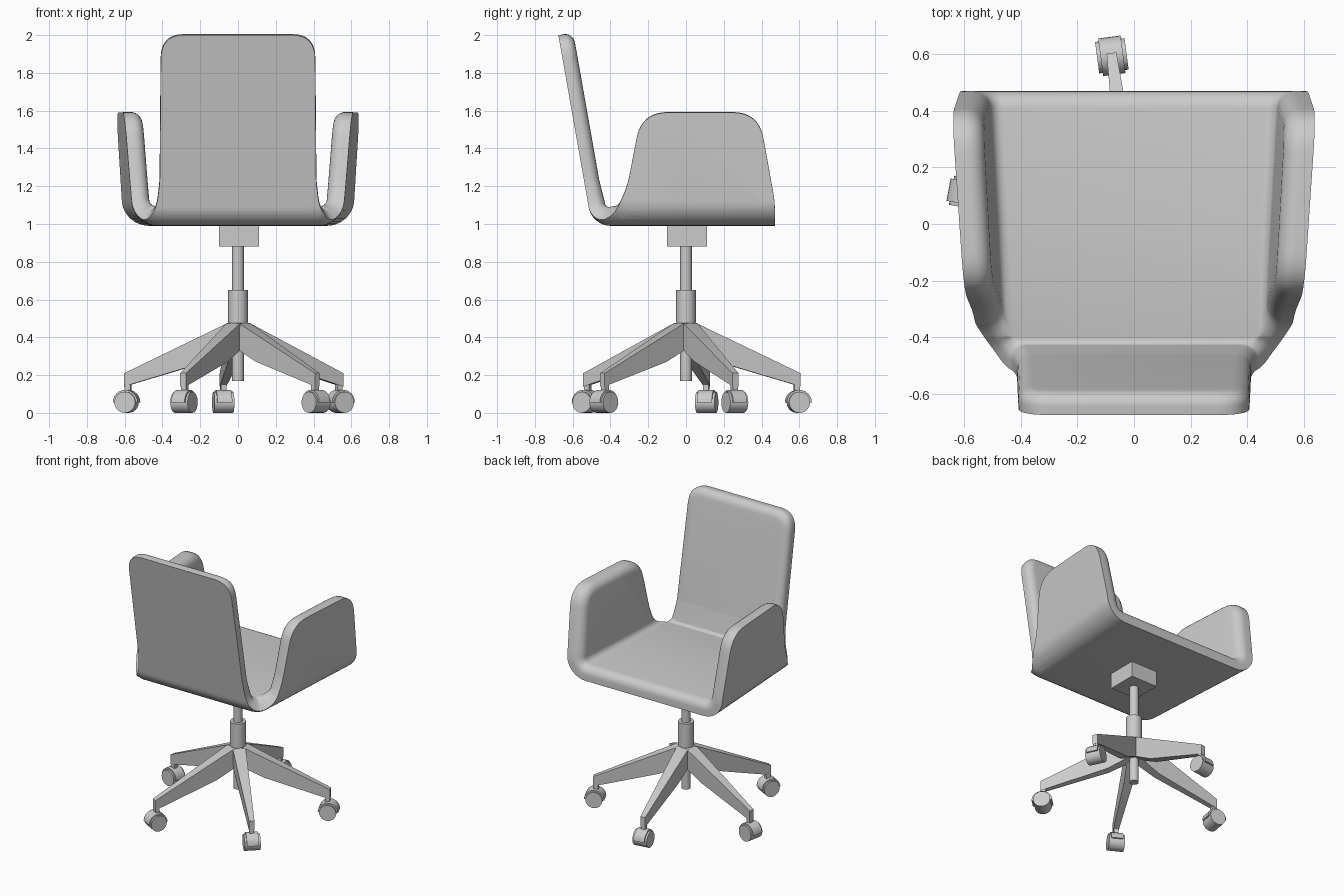
import bpy
import bmesh
from math import sin, cos, radians
from mathutils import Vector, Matrix

cube = bpy.data.objects.get("Cube")
if cube:
    bpy.data.objects.remove(cube, do_unlink=True)

grey = bpy.data.materials.new("light_grey")
grey.use_nodes = True
tone = (0.6, 0.6, 0.6, 1)
grey.diffuse_color = tone
grey.node_tree.nodes["Principled BSDF"].inputs["Base Color"].default_value = tone


def finish(bm, name, smooth=True):
    bmesh.ops.recalc_face_normals(bm, faces=bm.faces)
    mesh = bpy.data.meshes.new(name)
    bm.to_mesh(mesh)
    bm.free()
    obj = bpy.data.objects.new(name, mesh)
    bpy.context.collection.objects.link(obj)
    mesh.materials.append(grey)
    if smooth:
        bpy.ops.object.select_all(action="DESELECT")
        obj.select_set(True)
        bpy.context.view_layer.objects.active = obj
        bpy.ops.object.shade_smooth_by_angle(angle=radians(35))
    return obj


def cylinder(name, radius, z0, z1, sides=24):
    bm = bmesh.new()
    bmesh.ops.create_cone(bm, cap_ends=True, segments=sides, radius1=radius, radius2=radius,
                          depth=z1 - z0, matrix=Matrix.Translation((0, 0, (z0 + z1) / 2)))
    return finish(bm, name)


def box(name, size, centre, turn=Matrix()):
    bm = bmesh.new()
    bmesh.ops.create_cube(bm, size=1, matrix=turn @ Matrix.Translation(centre) @ Matrix.Diagonal((*size, 1)))
    return finish(bm, name, False)


def prism(name, outline, width, turn):
    # outline in the xz plane, width given per point across y
    bm = bmesh.new()
    sides = [[bm.verts.new(turn @ Vector((x, s * w / 2, z))) for (x, z), w in zip(outline, width)]
             for s in (-1, 1)]
    bm.faces.new(sides[0])
    bm.faces.new(sides[1])
    n = len(outline)
    for i in range(n):
        j = (i + 1) % n
        bm.faces.new((sides[0][i], sides[0][j], sides[1][j], sides[1][i]))
    return finish(bm, name)


# ---- Upholstered shell: flat cushion pattern folded up into arms and back ----
THICK, ROUND, BASE = 0.1, 0.07, 0.99
ARM_FOLD = (0.445, 0.14, radians(86))    # start, radius, angle
BACK_FOLD = (0.397, 0.12, radians(80))
ARM_TOP, BACK_TOP = 1.126, 1.489


def fold(d, start, radius, angle):
    # distance along the pattern -> (run, rise, slope angle)
    s, d = (1 if d >= 0 else -1), abs(d)
    if d <= start:
        return s * d, 0, 0
    a = min((d - start) / radius, angle)
    rest = max(0, d - start - radius * angle)
    run = start + radius * sin(a) + rest * cos(a)
    return s * run, radius * (1 - cos(a)) + rest * sin(a), s * a


def bend(p):
    x, zx, a = fold(p.x, *ARM_FOLD)
    y, zy, b = fold(min(p.y, 0), *BACK_FOLD)
    y += max(p.y, 0)
    normal = Vector((cos(a), 0, sin(a))).cross(Vector((0, cos(b), sin(b)))).normalized()
    thin = 1 - 0.2 * min(1, max(0, (-p.y - 0.4) / 0.3))   # back is slimmer
    q = Vector((x, y, BASE + zx + zy)) + normal * p.z * thin
    q.x *= 1 + 0.11 * q.y                                 # arms splay open
    return q


def rounded(corners, steps=8):
    pts = []
    n = len(corners)
    for i, (x, y, d) in enumerate(corners):
        p = Vector((x, y, 0))
        if d == 0:
            pts.append(p)
            continue
        prev, nxt = (Vector((*corners[k % n][:2], 0)) for k in (i - 1, i + 1))
        a, b = (p + (e - p).normalized() * d for e in (prev, nxt))
        for k in range(steps + 1):
            t = k / steps
            pts.append(a * (1 - t) ** 2 + p * 2 * t * (1 - t) + b * t * t)
    return pts


half = [(0.655, 0.47, 0.05), (ARM_TOP, 0.385, 0.14), (ARM_TOP, -0.235, 0.14),
        (0.735, -0.31, 0.06), (0.60, -0.37, 0.04), (0.52, -0.45, 0.04),
        (0.455, -0.57, 0.05), (0.44, -0.70, 0.04), (0.44, -BACK_TOP, 0.13)]
corners = half + [(-x, y, d) for x, y, d in reversed(half)]

bm = bmesh.new()
bottom = bm.faces.new([bm.verts.new(p) for p in rounded(corners)])
lift = bmesh.ops.extrude_face_region(bm, geom=[bottom], use_keep_orig=True)["geom"]
for v in [g for g in lift if isinstance(g, bmesh.types.BMVert)]:
    v.co.z = THICK
rim = list(bottom.verts)
bmesh.ops.recalc_face_normals(bm, faces=bm.faces)
bmesh.ops.inset_region(bm, faces=[bottom], thickness=0.07, use_even_offset=True)
for v in rim:                                             # chamfer behind the back
    if v.is_valid and v not in bottom.verts:
        v.co.z = 0.04 * min(1, max(0, (-v.co.y - 0.6) / 0.3))
top_edges = [e for e in bm.edges if all(v.co.z > THICK - 0.001 for v in e.verts)]
bmesh.ops.bevel(bm, geom=top_edges, offset=ROUND * 0.85, segments=6, profile=0.5,
                affect="EDGES", clamp_overlap=False)


def slice_at(axis, value):
    co, no = Vector(), Vector()
    co[axis], no[axis] = value, 1
    bmesh.ops.bisect_plane(bm, geom=bm.verts[:] + bm.edges[:] + bm.faces[:], dist=1e-5,
                           plane_co=co, plane_no=no)


for k in range(9):
    for s in (-1, 1):
        slice_at(0, s * (ARM_FOLD[0] + ARM_FOLD[1] * ARM_FOLD[2] * k / 8))
    slice_at(1, -(BACK_FOLD[0] + BACK_FOLD[1] * BACK_FOLD[2] * k / 8))
slice_at(1, -0.7)
slice_at(1, 0)
for v in bm.verts:
    v.co = bend(v.co)
finish(bm, "seat_shell")

# ---- Column ----
box("seat_mount", (0.21, 0.21, 0.12), (0.005, 0.005, 0.94))
cylinder("gas_lift", 0.031, 0.17, 0.9)
cylinder("lift_sleeve", 0.052, 0.48, 0.65)
cylinder("base_hub", 0.05, 0.345, 0.482)

# ---- Five legs with casters ----
for i in range(5):
    turn = Matrix.Rotation(radians(97.5 + 72 * i), 4, "Z")
    prism(f"leg_{i + 1}", [(0, 0.48), (0.05, 0.475), (0.61, 0.21), (0.61, 0.14), (0.17, 0.27), (0.02, 0.345)],
          [0.09, 0.085, 0.035, 0.035, 0.06, 0.08], turn)
    box(f"caster_stem_{i + 1}", (0.03, 0.03, 0.1), (0.592, 0, 0.155), turn)
    ring = [radians(15 * k) for k in range(24)]
    wheel = [(0.6 + 0.056 * cos(a), 0.056 + 0.056 * sin(a)) for a in ring]
    prism(f"caster_wheel_{i + 1}", wheel, [0.105] * 24, turn)
    hood = [(0.6 + 0.067 * cos(a), 0.055 + 0.067 * sin(a)) for a in ring[:13]]
    prism(f"caster_hood_{i + 1}", hood, [0.08] * 13, turn)
